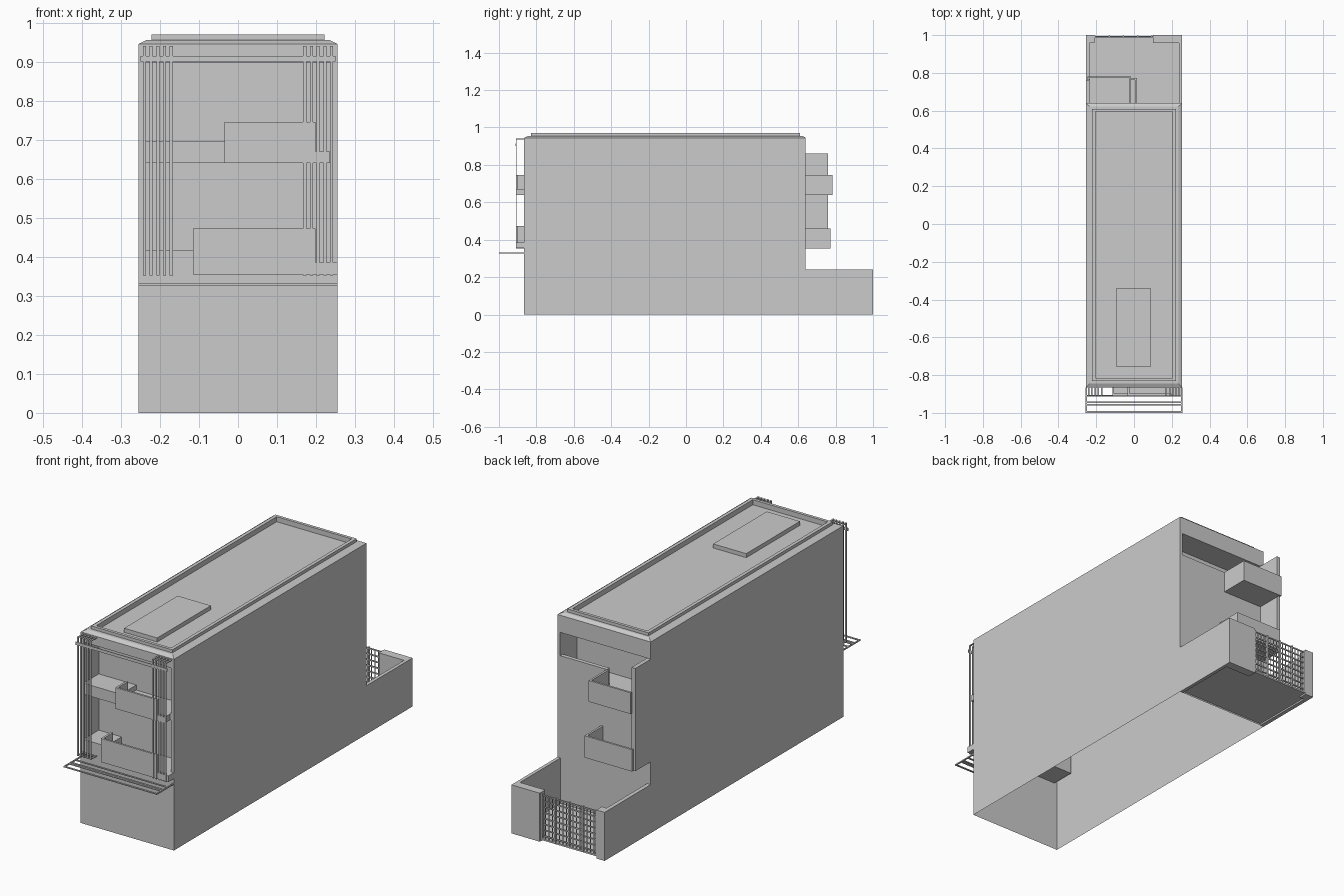
import bpy, bmesh

if "Cube" in bpy.data.objects:
    bpy.data.objects.remove(bpy.data.objects["Cube"])

def mesh_object(name, bm):
    bmesh.ops.recalc_face_normals(bm, faces=bm.faces)
    me = bpy.data.meshes.new(name)
    bm.to_mesh(me)
    bm.free()
    ob = bpy.data.objects.new(name, me)
    bpy.context.collection.objects.link(ob)
    return ob

def boxes(name, items):
    """One object from boxes given as (x0, x1, y0, y1, z0, z1)."""
    bm = bmesh.new()
    for x0, x1, y0, y1, z0, z1 in items:
        vs = bmesh.ops.create_cube(bm, size=1)["verts"]
        for v in vs:
            v.co.x = x0 if v.co.x < 0 else x1
            v.co.y = y0 if v.co.y < 0 else y1
            v.co.z = z0 if v.co.z < 0 else z1
    return mesh_object(name, bm)

# Main block with stepped roof edge and sunken roof deck, lofted from rectangles
bm = bmesh.new()
rings = []
for x, y0, y1, z in [(.255, -.865, .64, 0), (.255, -.865, .64, .945),
                     (.235, -.845, .622, .955), (.222, -.83, .61, .955),
                     (.222, -.83, .61, .97), (.205, -.815, .595, .97),
                     (.205, -.815, .595, .945)]:
    rings.append([bm.verts.new(p) for p in
                  ((-x, y0, z), (x, y0, z), (x, y1, z), (-x, y1, z))])
for a, b in zip(rings, rings[1:]):
    for i in range(4):
        j = (i + 1) % 4
        bm.faces.new((a[i], a[j], b[j], b[i]))
bm.faces.new(rings[0])
bm.faces.new(rings[-1])
body = mesh_object("building_shell", bm)

# Front loggia recess and rear top-floor terrace recess
cutters = [boxes("front_cut", [(-.24, .24, -1.1, -.745, .355, .898)]),
           boxes("rear_cut", [(-.235, .24, .51, .8, .66, .86)])]
for c in cutters:
    c.hide_render = True
    m = body.modifiers.new("cut", "BOOLEAN")
    m.operation, m.object, m.solver = "DIFFERENCE", c, "EXACT"
cut = bpy.data.meshes.new_from_object(
    body.evaluated_get(bpy.context.evaluated_depsgraph_get()))
body.modifiers.clear()
for c in cutters:
    bpy.data.objects.remove(c)

# The shell is open underneath
bm = bmesh.new()
bm.from_mesh(cut)
bmesh.ops.delete(bm, geom=[f for f in bm.faces
                           if max(v.co.z for v in f.verts) < 1e-4], context="FACES")
bm.to_mesh(cut)
bm.free()
body.data = cut

boxes("roof_hatch", [(-.093, .088, -.757, -.338, .945, .965)])

# Front balconies: raised ledge, slab, parapet with side return
for name, xl, z, ledge, top in [("lower", -.115, .355, .417, .472),
                                ("upper", -.035, .64, .695, .745)]:
    xr = .255 if name == "lower" else .235
    boxes(name + "_front_balcony", [
        (-.24, xl, -.865, -.745, z, ledge),
        (xl, .24, -.865, -.745, z, z + .03),
        (xl, xr, -.908, -.865, z, z + .03),
        (xl, .198, -.908, -.898, z, top),
        (xl, xl + .01, -.898, -.825, z + .03, top)])

# Vertical screen bars hooked back to the wall at top and bottom
bars = []
for i in range(5):
    for s in (-1, 1):
        c = s * (.171 + i * .0172)
        x0, x1 = c - .004, c + .004
        bars += [(x0, x1, -.91, -.906, .352, .94),
                 (x0, x1, -.91, -.865, .936, .94),
                 (x0, x1, -.91, -.865, .352, .356)]
boxes("screen_bars", bars)
boxes("screen_rail", [(-.25, .25, -.912, -.909, .9, .915)])

# Slatted canopy over the entrance
canopy = [(-.255, .255, y, y + .009, .327, .331)
          for y in (-1.0, -.962, -.948, -.914)]
for s in (-1, 1):
    canopy.append((s * .2525 - .003, s * .2525 + .003, -1, -.865, .326, .332))
boxes("canopy", canopy)

# Rear side wall, terrace parapet and projecting balconies
boxes("rear_side_wall", [(-.255, -.235, .64, .76, .352, .86)])
boxes("terrace_parapet", [(-.015, .24, .62, .64, .66, .745)])
for name, xr, y, z0, z1 in [("lower", .015, .772, .352, .46),
                            ("upper", -.015, .782, .64, .745)]:
    boxes(name + "_rear_balcony", [
        (-.235, xr, .64, y, z0, z0 + .02),
        (-.245, xr, y - .01, y, z0, z1),
        (xr - .01, xr, .64, y - .01, z0, z1)])

# Rear courtyard walls and floor
boxes("courtyard", [
    (-.255, -.235, .64, 1, 0, .24), (.238, .255, .64, 1, 0, .24),
    (.10, .238, .957, 1, 0, .24), (-.235, -.21, .957, 1, 0, .24),
    (-.235, .238, .64, .995, .008, .016)])

# Courtyard fence: posts, rails and thin pickets
fence = []
for i in range(5):
    x = -.207 + i * .0755
    fence.append((x - .004, x + .004, .985, .997, .01, .235))
for i in range(8):
    z = .03 + i * .0285
    fence.append((-.21, .10, .988, .993, z - .003, z + .003))
for i in range(12):
    x = -.19 + (i // 3) * .0755 + (i % 3) * .019
    fence.append((x - .0015, x + .0015, .989, .992, .01, .23))
boxes("courtyard_fence", fence)
